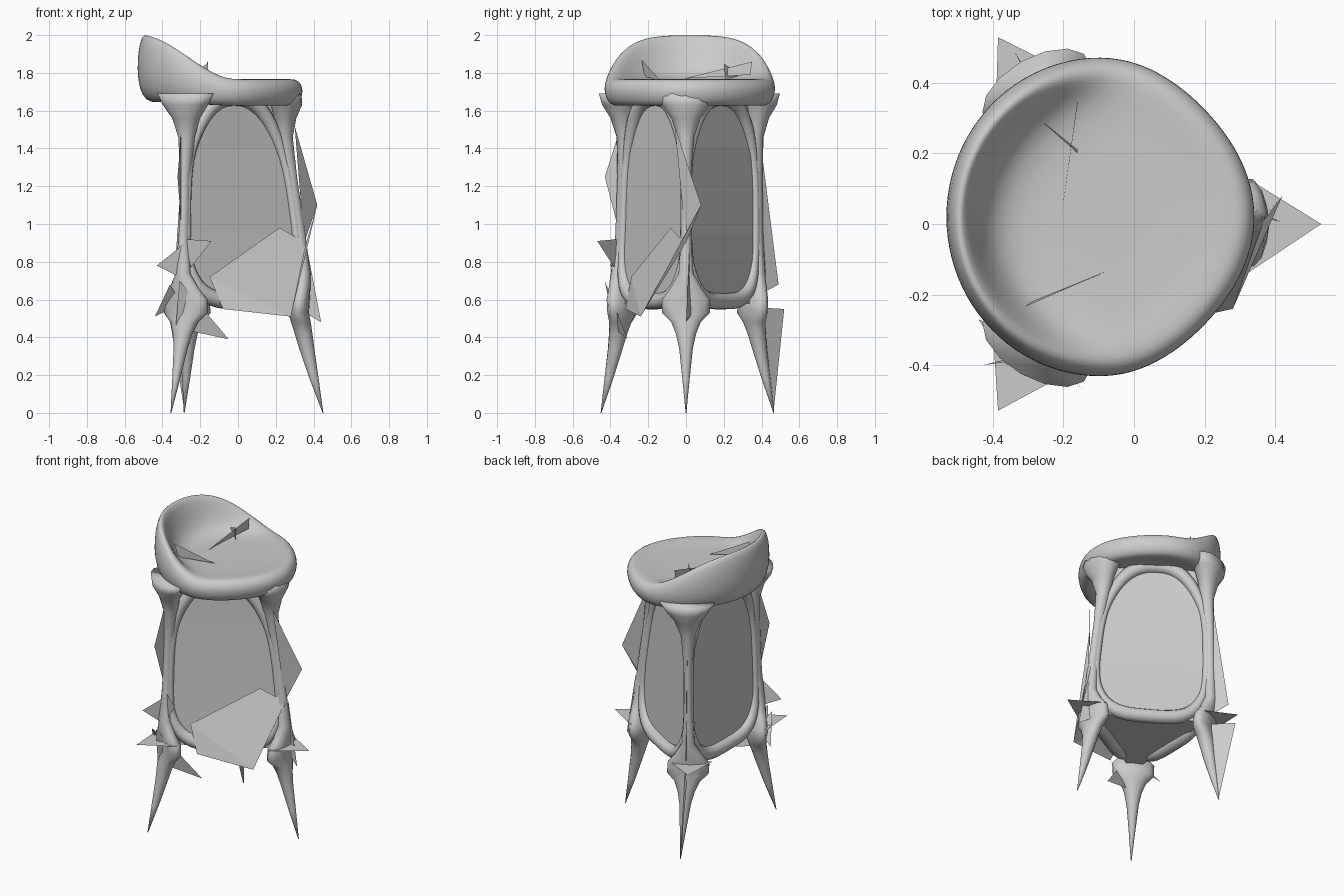
import bpy, bmesh, math
from mathutils import Vector

if "Cube" in bpy.data.objects:
    bpy.data.objects.remove(bpy.data.objects["Cube"])

ANGLES = [0, math.radians(120), math.radians(240)]
# Centre line of each leg: (z, x, y)
LEGS = [[(1.7, 0.215, 0), (1.4, 0.255, 0), (0.95, 0.32, 0), (0.6, 0.36, 0), (0, 0.45, 0)],
        [(1.7, -0.26, 0.355), (1.4, -0.275, 0.37), (0.95, -0.28, 0.375), (0.6, -0.285, 0.385),
         (0, -0.285, 0.465)],
        [(1.7, -0.26, -0.32), (1.4, -0.275, -0.325), (0.95, -0.285, -0.34), (0.6, -0.295, -0.37),
         (0, -0.355, -0.45)]]


def make(name, verts, faces, smooth=True, subsurf=0):
    me = bpy.data.meshes.new(name)
    me.from_pydata([tuple(v) for v in verts], [], faces)
    bm = bmesh.new()
    bm.from_mesh(me)
    bmesh.ops.recalc_face_normals(bm, faces=bm.faces)
    bm.to_mesh(me)
    bm.free()
    ob = bpy.data.objects.new(name, me)
    bpy.context.collection.objects.link(ob)
    if subsurf:
        mod = ob.modifiers.new("round", 'SUBSURF')
        mod.levels = mod.render_levels = subsurf
    for p in me.polygons:
        p.use_smooth = smooth
    return ob


def loft(name, rings, closed=False, caps=True, subsurf=0):
    """Skin a list of equally long rings of points."""
    n, m = len(rings[0]), len(rings)
    verts = [p for r in rings for p in r]
    faces = []
    for i in range(m if closed else m - 1):
        a, b = i * n, (i + 1) % m * n
        faces += [(a + j, a + (j + 1) % n, b + (j + 1) % n, b + j) for j in range(n)]
    if caps and not closed:
        faces += [tuple(range(n)), tuple(range((m - 1) * n, m * n))]
    return make(name, verts, faces, True, subsurf)


def leg_point(i, z):
    for (z0, x0, y0), (z1, x1, y1) in zip(LEGS[i], LEGS[i][1:]):
        if z >= z1:
            f = (z0 - z) / (z0 - z1)
            return Vector((x0 + f * (x1 - x0), y0 + f * (y1 - y0), z))


# Seat: round cushion whose rim rises into a low back at -x
profile = [(0.02, 1.66, 0), (0.4, 1.66, 0), (0.7, 1.65, 0), (0.84, 1.62, 0.08),
           (0.95, 1.63, 0.2), (1.0, 1.68, 0.35), (1.005, 1.72, 0.65), (0.97, 1.75, 0.93),
           (0.92, 1.765, 1.03), (0.86, 1.767, 0.88), (0.78, 1.765, 0.4),
           (0.68, 1.76, 0.1), (0.5, 1.757, 0), (0.25, 1.757, 0), (0.02, 1.757, 0)]
rings = []
for f, z, lift in profile:
    ring = []
    for k in range(48):
        t = 2 * math.pi * k / 48
        u = max(0, -(-0.095 + 0.435 * math.cos(t)) / 0.55)
        rise = 0.24 * u * u * (3 - 2 * u)
        g = f * (1 - 0.045 * math.sin(2 * t) ** 2 * (math.cos(t) > 0))
        ring.append((-0.095 + 0.437 * g * math.cos(t),
                     0.02 + 0.452 * g * math.sin(t), z + lift * rise))
    rings.append(ring)
loft("seat", rings, subsurf=1)

# Legs: flared under the seat, thin in the middle, webbed at the footrest, pointed foot
#           z, radial half, tangential half, radial shift
sections = [(1.69, 0.09, 0.17, 0.03), (1.63, 0.085, 0.13, 0.03), (1.56, 0.06, 0.08, 0.015),
            (1.46, 0.043, 0.045, 0), (1.25, 0.036, 0.026, 0), (0.95, 0.036, 0.026, 0),
            (0.74, 0.04, 0.04, 0), (0.66, 0.045, 0.085, -0.015), (0.60, 0.055, 0.13, -0.035),
            (0.53, 0.055, 0.13, -0.05), (0.48, 0.052, 0.08, -0.045), (0.42, 0.047, 0.055, -0.04),
            (0.34, 0.04, 0.037, -0.035), (0.18, 0.024, 0.02, -0.02), (0.0, 0.002, 0.002, 0)]
for i, ang in enumerate(ANGLES):
    rad = Vector((math.cos(ang), math.sin(ang), 0))
    tan = Vector((-math.sin(ang), math.cos(ang), 0))
    rings = []
    for z, a, b, shift in sections:
        c = leg_point(i, z) + rad * shift
        rings.append([c + rad * a * math.cos(t) + tan * b * math.sin(t)
                      for t in (2 * math.pi * k / 14 for k in range(14))])
    loft(f"leg_{i + 1}", rings)

# Side frames (rounded opening with footrest) and the flat panel in each
for i, ang in enumerate(ANGLES):
    nxt = (i + 1) % 3
    out = Vector((math.cos(ang + math.pi / 3), math.sin(ang + math.pi / 3), 0.06)).normalized()

    def on_side(s, z):
        return leg_point(i, z).lerp(leg_point(nxt, z), (s + 1) / 2)

    path = []
    for k in range(56):
        t = 2 * math.pi * k / 56
        c, s = math.cos(t), math.sin(t)
        e = 2 / 2.4 if s > 0 else 2 / 3.4
        path.append(on_side(math.copysign(abs(c) ** e, c) * 0.965,
                            1.13 + math.copysign(abs(s) ** e, s) * 0.54))
    rings = []
    for k, p in enumerate(path):
        d = (path[(k + 1) % 56] - path[k - 1]).normalized()
        side = d.cross(out).normalized()
        w = (0.024 + 0.02 * max(0, (p.z - 1.35) / 0.3)
             + 0.02 * min(1, max(0, (0.8 - p.z) / 0.2)))
        rings.append([p + out * w * math.cos(q) + side * w * math.sin(q)
                      for q in (2 * math.pi * j / 10 for j in range(10))])
    loft(f"side_frame_{i + 1}", rings, closed=True)
    heights = [0.58, 0.6, 0.95, 1.4, 1.66]
    make(f"side_panel_{i + 1}", [on_side(s, z) for z in heights for s in (-1, 1)],
         [(2 * k, 2 * k + 1, 2 * k + 3, 2 * k + 2) for k in range(4)], False)

# Flat underside closing the footrest triangle
make("footrest_underside", [leg_point(i, 0.58) for i in range(3)], [(0, 1, 2)], False)

# Flat horizontal spurs pointing out of each leg at footrest height
for i, ang in enumerate(ANGLES):
    def spur(r, w):
        return (-0.08 + r * math.cos(ang) - w * math.sin(ang),
                r * math.sin(ang) + w * math.cos(ang), 0.61)
    make(f"leg_spur_{i + 1}", [spur(0.61, 0), spur(0.4, 0.13), spur(0.4, -0.14)],
         [(0, 1, 2)], False)


# Loose sharp fins standing off the seat and legs
def fins(name, polys):
    verts, faces = [], []
    for poly in polys:
        faces.append(tuple(range(len(verts), len(verts) + len(poly))))
        verts += poly
    make(name, verts, faces, False)


fins("seat_fins", [
    [(-0.21, -0.01, 1.77), (-0.16, 0.35, 1.86), (-0.16, 0.34, 1.79)],
    [(-0.26, 0.29, 1.79), (-0.16, 0.20, 1.85), (-0.16, 0.21, 1.76)],
    [(-0.31, -0.235, 1.87), (-0.29, -0.22, 1.78), (-0.08, -0.135, 1.76)]])
fins("front_leg_fins", [
    [(0.30, -0.06, 1.52), (0.42, 0.08, 1.10), (0.35, 0.0, 0.90)],
    [(0.42, 0.08, 1.10), (0.36, 0.0, 0.90), (0.28, -0.24, 0.51)],
    [(0.36, -0.01, 0.90), (0.28, -0.24, 0.51), (-0.15, -0.29, 0.72), (0.22, -0.08, 0.98)],
    [(0.28, -0.24, 0.51), (-0.15, -0.29, 0.72), (-0.08, -0.32, 0.55)],
    [(0.36, 0.02, 0.90), (0.44, 0.0, 0.48), (0.32, 0.05, 0.55)]])
fins("right_leg_fins", [
    [(-0.30, -0.35, 1.50), (-0.32, -0.43, 1.25), (-0.30, -0.36, 0.98)],
    [(-0.14, -0.47, 0.91), (-0.28, -0.36, 0.92), (-0.25, -0.38, 0.77)],
    [(-0.43, -0.40, 0.78), (-0.28, -0.38, 0.90), (-0.27, -0.36, 0.70)],
    [(-0.31, -0.43, 0.70), (-0.05, -0.31, 0.39), (-0.33, -0.38, 0.45)],
    [(-0.44, -0.27, 0.51), (-0.36, -0.40, 0.68), (-0.30, -0.33, 0.58)]])
fins("left_leg_fins", [
    [(-0.28, 0.38, 1.55), (-0.34, 0.49, 0.68), (-0.27, 0.38, 0.62)],
    [(-0.24, 0.36, 0.56), (-0.37, 0.52, 0.55), (-0.285, 0.465, 0.02)]])
